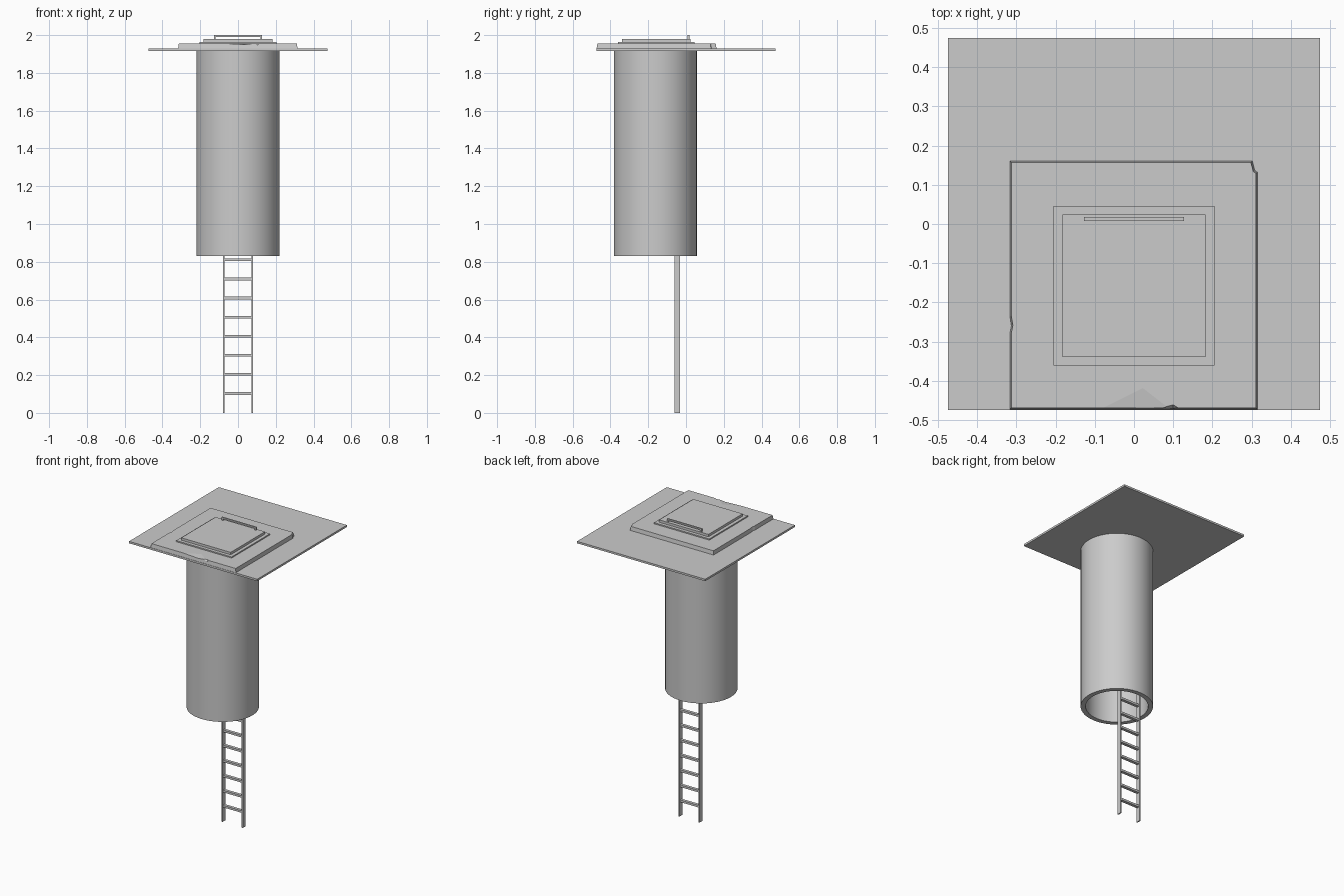
import bpy, bmesh
from math import cos, sin, tau

cube = bpy.data.objects.get("Cube")
if cube:
    bpy.data.objects.remove(cube)

grey = bpy.data.materials.new("concrete grey")
grey.use_nodes = True
colour = (0.6, 0.6, 0.6, 1)
grey.diffuse_color = colour
grey.node_tree.nodes["Principled BSDF"].inputs["Base Color"].default_value = colour


def finish(name, bm):
    bmesh.ops.recalc_face_normals(bm, faces=bm.faces)
    mesh = bpy.data.meshes.new(name)
    bm.to_mesh(mesh)
    bm.free()
    mesh.materials.append(grey)
    obj = bpy.data.objects.new(name, mesh)
    bpy.context.collection.objects.link(obj)
    return obj


def box(name, x, y, z):
    """Box from (low, high) ranges on each axis."""
    bm = bmesh.new()
    bmesh.ops.create_cube(bm, size=1)
    for v in bm.verts:
        v.co = [r[0] + (c + 0.5) * (r[1] - r[0]) for c, r in zip(v.co, (x, y, z))]
    return finish(name, bm)


def hull(name, points):
    bm = bmesh.new()
    for p in points:
        bm.verts.new(p)
    bmesh.ops.convex_hull(bm, input=bm.verts)
    return finish(name, bm)


# Ground plate
box("ground_plate", (-0.475, 0.475), (-0.475, 0.475), (1.917, 1.93))

# Worn slab: outline with a broken corner and a nick, narrowed slightly at the top
outline = [(-0.317, -0.473), (0.315, -0.473), (0.315, 0.132), (0.308, 0.138),
           (0.302, 0.161), (-0.317, 0.161), (-0.317, -0.235), (-0.313, -0.26), (-0.317, -0.28)]
bm = bmesh.new()
base = bm.faces.new([bm.verts.new((x, y, 1.93)) for x, y in outline])
top = bmesh.ops.extrude_face_region(bm, geom=[base])["geom"]
for v in top:
    if isinstance(v, bmesh.types.BMVert):
        v.co = (v.co.x * 0.988, -0.156 + (v.co.y + 0.156) * 0.988, 1.956)
slab = finish("concrete_slab", bm)

# Chips broken out of the slab's front edge
chips = [
    hull("deep_chip_cutter", [(0.02, -0.48, 1.96), (0.135, -0.48, 1.96),
                              (0.1, -0.48, 1.934), (0.1, -0.458, 1.96)]),
    hull("shallow_chip_cutter", [(-0.12, -0.48, 1.957), (0.11, -0.48, 1.957),
                                 (0.04, -0.48, 1.949), (0.02, -0.41, 1.957)]),
]
for cutter in chips:
    cutter.hide_render = True
    cutter.hide_set(True)
    cut = slab.modifiers.new("chip", "BOOLEAN")
    cut.operation = "DIFFERENCE"
    cut.solver = "EXACT"
    cut.object = cutter

# Hatch frame, lid and handle
box("hatch_frame", (-0.205, 0.205), (-0.361, 0.046), (1.95, 1.964))
box("hatch_lid", (-0.183, 0.183), (-0.339, 0.024), (1.96, 1.98))
box("handle_bar", (-0.128, 0.128), (0.008, 0.018), (1.99, 2.0))
for side, x in (("right", -0.123), ("left", 0.123)):
    box(f"handle_post_{side}", (x - 0.005, x + 0.005), (0.008, 0.018), (1.975, 1.995))

# Hollow shaft
sides, rings = 48, []
bm = bmesh.new()
for radius, z in ((0.22, 0.83), (0.22, 1.918), (0.19, 1.918), (0.19, 0.83)):
    rings.append([bm.verts.new((radius * cos(tau * i / sides), -0.162 + radius * sin(tau * i / sides), z))
                  for i in range(sides)])
for a, b in zip(rings, rings[1:] + rings[:1]):
    for i in range(sides):
        j = (i + 1) % sides
        bm.faces.new((a[i], a[j], b[j], b[i]))
shaft = finish("shaft", bm)
bpy.context.view_layer.objects.active = shaft
shaft.select_set(True)
bpy.ops.object.shade_smooth_by_angle()

# Ladder running up inside the shaft
for side, x in (("right", -0.075), ("left", 0.075)):
    box(f"ladder_rail_{side}", (x - 0.004, x + 0.004), (-0.062, -0.032), (0, 1.918))
for i in range(18):
    z = 0.103 + i * 0.101
    box(f"ladder_rung_{i + 1}", (-0.073, 0.073), (-0.057, -0.037), (z - 0.007, z + 0.007))
